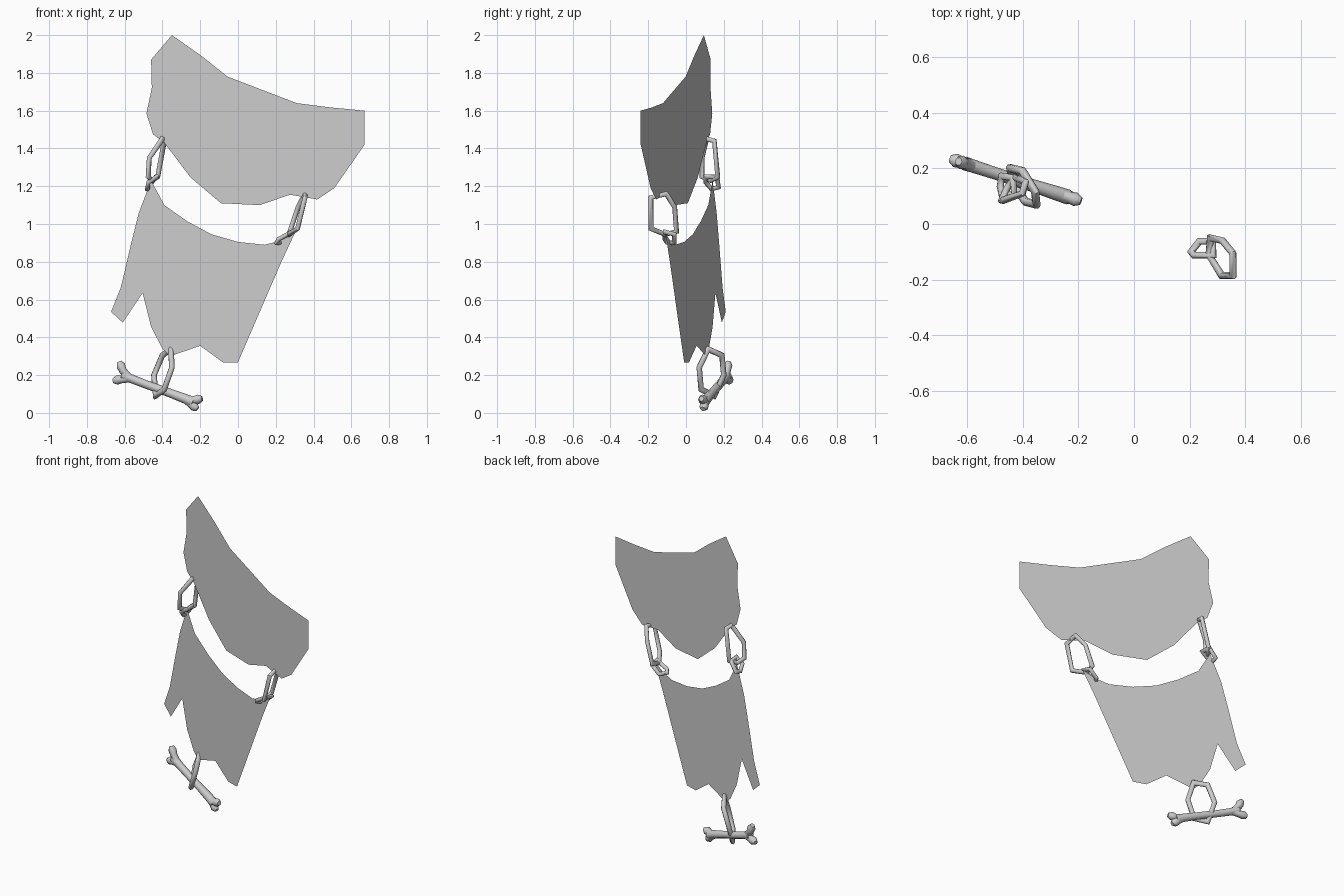
import bpy, bmesh, math
from mathutils import Vector

if "Cube" in bpy.data.objects:
    bpy.data.objects.remove(bpy.data.objects["Cube"])


def finish(name, bm, smooth=True):
    bmesh.ops.recalc_face_normals(bm, faces=bm.faces)
    mesh = bpy.data.meshes.new(name)
    bm.to_mesh(mesh)
    bm.free()
    ob = bpy.data.objects.new(name, mesh)
    bpy.context.collection.objects.link(ob)
    if smooth:
        bpy.context.view_layer.objects.active = ob
        ob.select_set(True)
        bpy.ops.object.shade_smooth_by_angle(angle=math.radians(50))
        ob.select_set(False)
    return ob


def sheet(name, outline, y0):
    """Flat torn panel, standing in a plane turned about z."""
    bm = bmesh.new()
    face = bm.faces.new([bm.verts.new((x, y0 - 0.328 * x, z)) for x, z in outline])
    bmesh.ops.triangulate(bm, faces=[face])
    return finish(name, bm, False)


def tube(bm, pts, radii, normal, closed=False, sides=8):
    """Mitred tube through points, with one radius per point."""
    pts = [Vector(p) for p in pts]
    n, rings = len(pts), []
    for i, p in enumerate(pts):
        a = (p - pts[i - 1]).normalized() if closed or i > 0 else None
        b = (pts[(i + 1) % n] - p).normalized() if closed or i < n - 1 else None
        a, b = a or b, b or a
        t = (a + b).normalized()
        side = t.cross(normal).normalized()
        up = side.cross(t)
        miter = 1 / max(0.6, t.dot(a))
        ring = []
        for k in range(sides):
            ang = math.tau * k / sides
            ring.append(bm.verts.new(p + radii[i] * (up * math.cos(ang) + side * miter * math.sin(ang))))
        rings.append(ring)
    for i in range(n if closed else n - 1):
        r, s = rings[i], rings[(i + 1) % n]
        for k in range(sides):
            bm.faces.new((r[k], r[(k + 1) % sides], s[(k + 1) % sides], s[k]))
    if not closed:
        bm.faces.new(rings[0])
        bm.faces.new(rings[-1])


def link(name, pts, r):
    v = [Vector(p) for p in pts]
    normal = sum((v[i - 1].cross(v[i]) for i in range(len(v))), Vector()).normalized()
    bm = bmesh.new()
    tube(bm, pts, [r] * len(pts), normal, closed=True)
    return finish(name, bm)


# Torn panels
sheet("upper_panel", [
    (-.35, 2), (-.2, 1.895), (-.055, 1.78), (.12, 1.69), (.31, 1.64), (.49, 1.617),
    (.67, 1.6), (.67, 1.42), (.58, 1.325), (.51, 1.19), (.42, 1.13), (.275, 1.155),
    (.115, 1.1), (-.09, 1.11), (-.25, 1.245), (-.335, 1.395), (-.39, 1.43),
    (-.45, 1.475), (-.485, 1.585), (-.45, 1.75), (-.46, 1.87)], -.02)
sheet("lower_panel", [
    (-.46, 1.23), (-.39, 1.1), (-.27, 1.015), (-.14, .945), (0, .905), (.14, .89),
    (.22, .91), (.3, .95), (.23, .8), (.15, .615), (.09, .51), (.04, .385), (0, .268),
    (-.08, .268), (-.06, .46), (-.2, .355), (-.36, .3), (-.4, .34), (-.46, .455),
    (-.505, .635), (-.61, .478), (-.672, .535), (-.62, .665), (-.58, .8),
    (-.565, .9), (-.525, 1.06)], -.01)

# Bent chain links
link("left_large_link", [(-.39, .15, 1.44), (-.4, .11, 1.45), (-.47, .085, 1.35),
                         (-.475, .085, 1.25), (-.455, .13, 1.23), (-.425, .168, 1.25)], .013)
link("left_small_link", [(-.43, .105, 1.25), (-.435, .165, 1.25), (-.475, .172, 1.195),
                         (-.48, .135, 1.185), (-.475, .105, 1.22)], .012)
link("right_large_link", [(.355, -.185, 1.14), (.355, -.105, 1.16), (.318, -.06, 1.09),
                          (.275, -.05, .96), (.268, -.11, .945), (.315, -.185, .975)], .013)
link("right_small_link", [(.205, -.1, .902), (.235, -.062, .9), (.282, -.062, .945),
                          (.285, -.112, .957), (.215, -.112, .92)], .012)
link("bone_link", [(-.4, .19, .305), (-.355, .117, .337), (-.35, .07, .24),
                   (-.39, .08, .125), (-.435, .15, .09), (-.445, .2, .2)], .015)

# Bone with a flared, forked pair of knuckles at each end
bm = bmesh.new()
face_normal = Vector((.31, .95, 0))


def bone_pts(flat):
    return [(x, .02 - .325 * x, z) for x, z in flat]


tube(bm, bone_pts([(-.61, .2), (-.55, .175), (-.48, .148), (-.36, .105), (-.28, .075), (-.235, .055)]),
     [.025, .023, .022, .023, .026, .027], face_normal)
for knuckle in ([(-.58, .19), (-.61, .225), (-.62, .25), (-.63, .27)],
                [(-.57, .183), (-.615, .178), (-.64, .174), (-.66, .17)],
                [(-.27, .072), (-.235, .068), (-.21, .072), (-.19, .075)],
                [(-.28, .072), (-.25, .048), (-.23, .032), (-.215, .02)]):
    tube(bm, bone_pts(knuckle), [.021, .021, .025, .014], face_normal)
finish("hanging_bone", bm)
